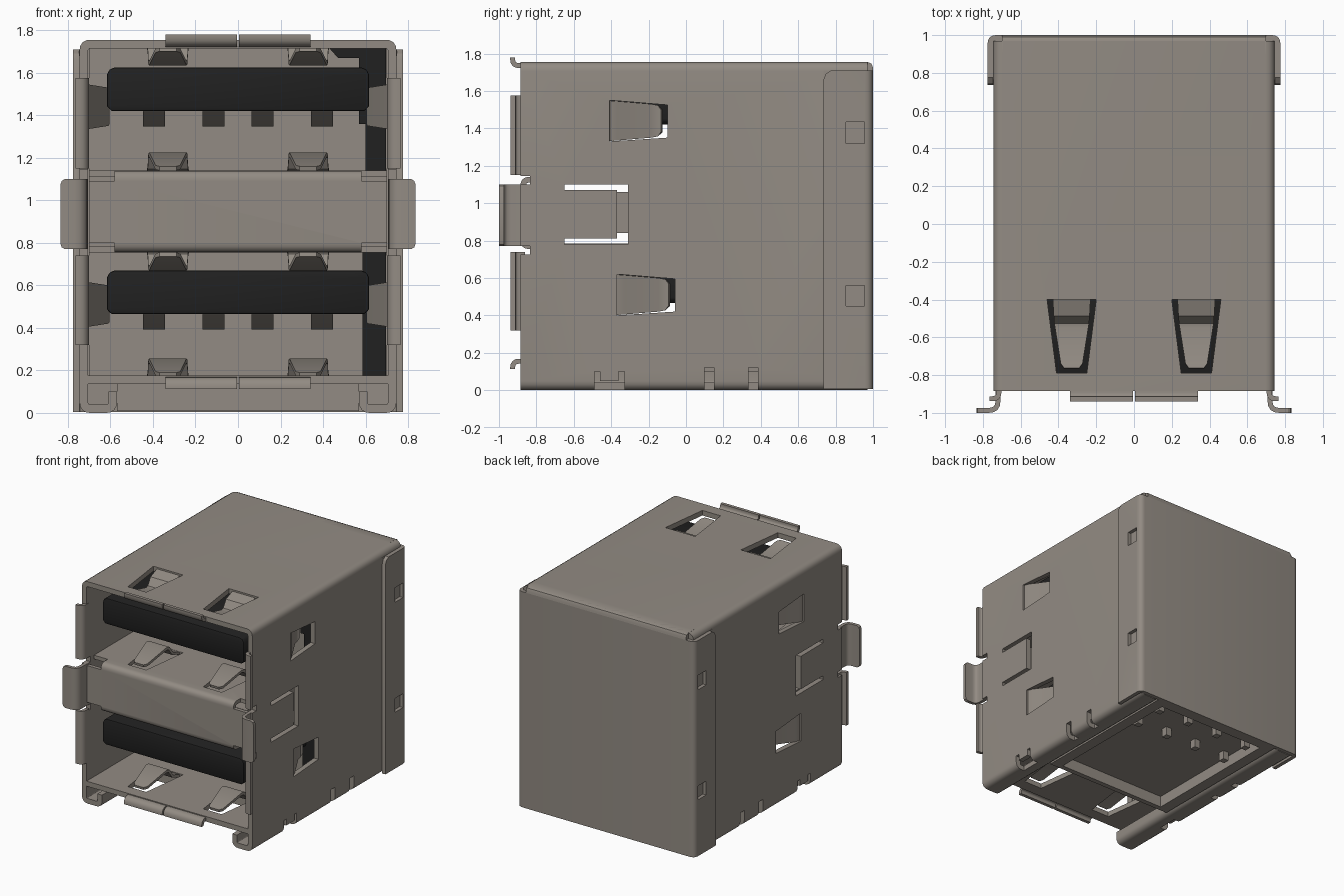
import bpy, bmesh, math
from mathutils import Vector

old = bpy.data.objects.get("Cube")
if old:
    bpy.data.objects.remove(old, do_unlink=True)


def material(name, rgb):
    m = bpy.data.materials.new(name)
    m.use_nodes = True
    m.diffuse_color = (*rgb, 1)
    m.node_tree.nodes["Principled BSDF"].inputs["Base Color"].default_value = (*rgb, 1)
    return m


METAL = material("warm grey metal", (0.29, 0.26, 0.228))
BLACK = material("black plastic", (0.015, 0.015, 0.015))


def place(axis, a, b, v):
    return Vector({"x": (v, a, b), "y": (a, v, b), "z": (a, b, v)}[axis])


def rounded(pts, r, n=4):
    """Round the inner corners of an open path."""
    pts = [Vector(p) for p in pts]
    out = [pts[0]]
    for p, c, q in zip(pts, pts[1:], pts[2:]):
        a, b = c + (p - c).normalized() * r, c + (q - c).normalized() * r
        for i in range(n + 1):
            t = i / n
            out.append(a * (1 - t) ** 2 + c * 2 * t * (1 - t) + b * t * t)
    return out + [pts[-1]]


def add_prism(bm, pts, axis, lo, hi):
    ends = [[bm.verts.new(place(axis, a, b, v)) for a, b in pts] for v in (lo, hi)]
    faces = [bm.faces.new(ends[0]), bm.faces.new(ends[1])]
    n = len(pts)
    for i in range(n):
        j = (i + 1) % n
        faces.append(bm.faces.new((ends[0][i], ends[0][j], ends[1][j], ends[1][i])))
    bmesh.ops.recalc_face_normals(bm, faces=faces)


def rect(a0, a1, b0, b1):
    return [(a0, b0), (a1, b0), (a1, b1), (a0, b1)]


def finish(name, bm, mat=METAL, thick=0, bevel=0, cuts=None):
    """Make an object, then bake its thickness, cut-outs and bevels."""
    bmesh.ops.recalc_face_normals(bm, faces=bm.faces)
    me = bpy.data.meshes.new(name)
    bm.to_mesh(me)
    bm.free()
    ob = bpy.data.objects.new(name, me)
    bpy.context.collection.objects.link(ob)
    me.materials.append(mat)
    cutter = None
    if thick:
        s = ob.modifiers.new("thickness", "SOLIDIFY")
        s.thickness, s.offset, s.use_even_offset = thick, 0, True
    if cuts:
        cb = bmesh.new()
        for c in cuts:
            add_prism(cb, *c)
        cm = bpy.data.meshes.new("cutter")
        cb.to_mesh(cm)
        cb.free()
        cutter = bpy.data.objects.new("cutter", cm)
        cutter.hide_render = True
        bpy.context.collection.objects.link(cutter)
        b = ob.modifiers.new("cutouts", "BOOLEAN")
        b.object, b.operation, b.solver = cutter, "DIFFERENCE", "EXACT"
    if bevel:
        v = ob.modifiers.new("bevel", "BEVEL")
        v.width, v.segments = bevel, 2
    dg = bpy.context.evaluated_depsgraph_get()
    dg.update()
    baked = bpy.data.meshes.new_from_object(ob.evaluated_get(dg))
    ob.modifiers.clear()
    ob.data = baked
    if cutter:
        bpy.data.objects.remove(cutter, do_unlink=True)
    bpy.ops.object.select_all(action="DESELECT")
    ob.select_set(True)
    bpy.context.view_layer.objects.active = ob
    bpy.ops.object.shade_smooth_by_angle(angle=math.radians(30))
    return ob


def solid(name, pts, axis, lo, hi, **kw):
    bm = bmesh.new()
    add_prism(bm, pts, axis, lo, hi)
    return finish(name, bm, **kw)


def strip(name, rows, thick, **kw):
    """Sheet through a list of (left point, right point) rows."""
    bm = bmesh.new()
    vs = [[bm.verts.new(p) for p in row] for row in rows]
    for r, s in zip(vs, vs[1:]):
        bm.faces.new((r[0], r[1], s[1], s[0]))
    return finish(name, bm, thick=thick, **kw)


def ribbon(name, path, axis, lo, hi, thick, **kw):
    return strip(name, [(place(axis, a, b, lo), place(axis, a, b, hi)) for a, b in path],
                 thick, **kw)


def finger_cuts(z):
    return [([(x - .13, -.40), (x + .13, -.40), (x + .08, -.79), (x - .08, -.79)],
             "z", z - .03, z + .03) for x in (-.33, .33)]


def side_cuts(pts, lo, hi):
    return [(pts, "x", lo, hi), (pts, "x", -hi, -lo)]


# Outer shell with bent-in bottom flanges
half = [(.59, .10), (.59, .02), (.725, .02), (.725, 1.735)]
path = rounded(half + [(-a, b) for a, b in reversed(half)], .03)
cuts = finger_cuts(1.735)
side_holes = [
    [(-.41, 1.33), (-.10, 1.35), (-.10, 1.525), (-.41, 1.55)],
    [(-.37, .40), (-.06, .42), (-.06, .595), (-.37, .62)],
    [(-.65, 1.10), (-.31, 1.10), (-.31, .78), (-.65, .78),
     (-.65, .81), (-.37, .81), (-.37, 1.07), (-.65, 1.07)],
    rect(-.95, -.835, 1.10, 1.145), rect(-.95, -.835, .725, .77),
    [(-.49, -.05), (-.33, -.05), (-.33, .10), (-.36, .10),
     (-.36, .05), (-.46, .05), (-.46, .10), (-.49, .10)],
    rect(.10, .15, -.05, .12), rect(.335, .385, -.05, .12)]
for hole in side_holes:
    cuts += side_cuts(hole, .67, .82)
ribbon("outer_shell", path, "y", -.885, .97, .04, cuts=cuts)

# Rear cover wrapping round the sides, with windows
cover = rounded([(.76, .735), (.76, .985), (-.76, .985), (-.76, .735)], .03)
cuts = []
for hole in (rect(.855, .955, 1.32, 1.435), rect(.855, .955, .45, .56),
             [(.72, 1.72), (.72, 1.66), (.735, 1.66), (.747, 1.69), (.775, 1.71), (.775, 1.72)]):
    cuts += side_cuts(hole, .747, .80)
ribbon("rear_cover", cover, "z", .005, 1.71, .03, cuts=cuts)
solid("rear_top_edge", [(.9, 1.755), (.97, 1.755), (.991, 1.746), (1, 1.725), (1, 1.6), (.95, 1.6)],
      "x", -.70, .70)

# Lower floor and middle divider
solid("lower_floor", rect(-.71, .71, -.885, 0), "z", .135, .175, cuts=finger_cuts(.155))
cuts = finger_cuts(1.125) + finger_cuts(.77)
for z0, z1 in ((1.09, 1.16), (.73, .80)):
    cuts += [(rect(a, b, -.92, -.80), "z", z0, z1) for a, b in ((.58, .75), (-.75, -.58))]
ribbon("middle_divider",
       rounded([(0, 1.125), (-.87, 1.125), (-.87, .77), (0, .77)], .03),
       "x", -.70, .70, .03, cuts=cuts)
solid("divider_core", rect(-.64, .64, -.80, 0), "z", .84, 1.06)

# Spring fingers on the four horizontal sheets
for label, z, s in (("top", 1.735, -1), ("divider_upper", 1.125, 1),
                    ("divider_lower", .77, -1), ("floor", .155, 1)):
    for x in (-.33, .33):
        rows = [(-.39, 0, .10), (-.48, .03, .095), (-.52, .085, .092),
                (-.55, .09, .088), (-.74, .03, .058), (-.765, .025, .04)]
        strip(label + "_spring_finger",
              [((x - w, y, z + s * d), (x + w, y, z + s * d)) for y, d, w in rows], .02)

# Side springs bent into the two openings
for s in (-1, 1):
    for dy, z in ((0, 1.44), (.04, .51)):
        rows = [(.725, -.41, .108), (.715, -.37, .105), (.62, -.19, .09),
                (.615, -.15, .083), (.625, -.13, .06)]
        strip("side_spring", [((s * x, y + dy, z - h), (s * x, y + dy, z + h))
                              for x, y, h in rows], .02)

# Flared lips and mounting ears round the opening
for s in (-1, 1):
    lo, hi = sorted((s * .005, s * .34))
    ribbon("top_lip", rounded([(-.86, 1.735), (-.927, 1.735), (-.927, 1.78)], .035),
           "x", lo, hi, .026)
    ribbon("bottom_lip", rounded([(-.86, .155), (-.927, .155), (-.927, .112)], .035),
           "x", lo, hi, .026)
    lip = rounded([(s * .715, -.86), (s * .715, -.925), (s * .765, -.925)], .035)
    for z0, z1 in ((1.15, 1.575), (.32, .74)):
        ribbon("side_lip", lip, "z", z0, z1, .026)
    ear = rounded([(s * .72, -.84), (s * .72, -.987), (s * .835, -.987)], .05)
    rows = [((x, y, .77), (x, y, 1.10)) for x, y in ear[:-1]]
    for x, d in ((.815, 0), (.829, .009), (.835, .025)):
        rows.append(((s * x, -.987, .77 + d), (s * x, -.987, 1.10 - d)))
    strip("mounting_ear", rows, .026)

# Inner housing, recessed base and its pins
solid("inner_housing", rect(-.70, .70, 0, .965), "z", .135, 1.715)
solid("housing_base", rect(-.57, .57, -.30, .965), "z", .01, .135,
      cuts=[(rect(-.48, .48, -.26, .90), "z", -.05, .10)])
for x in (-.42, -.14, .14, .42):
    for y in (.55, .80):
        solid("contact_pin", rect(x - .025, x + .025, y - .025, y + .025), "z", .03, .11)

# Dark housing wall seen at one side of each port
for z0, z1, x0 in ((.175, .755, .585), (1.14, 1.36, .60), (1.36, 1.715, .57)):
    solid("port_side_wall", rect(x0, .695, -.03, .01), "z", z0, z1, mat=BLACK)
solid("port_top_wall", [(.43, 1.715), (.695, 1.715), (.695, 1.67), (.47, 1.67)],
      "y", -.03, .01, mat=BLACK)

# Tongues with four sprung contacts each
for z in (1.42, .465):
    outline = [(-.595, z), (.595, z), (.617, z + .022), (.617, z + .17), (.605, z + .195),
               (.58, z + .205), (-.58, z + .205), (-.605, z + .195), (-.617, z + .17),
               (-.617, z + .022)]
    solid("port_tongue", outline, "y", -.81, .01, mat=BLACK, bevel=.008)
    for x in (-.395, -.115, .115, .395):
        ribbon("contact_spring",
               [(-.68, z + .005), (-.50, z - .055), (-.44, z - .065), (-.38, z - .055), (-.2, z + .005)],
               "x", x - .052, x + .052, .015)
